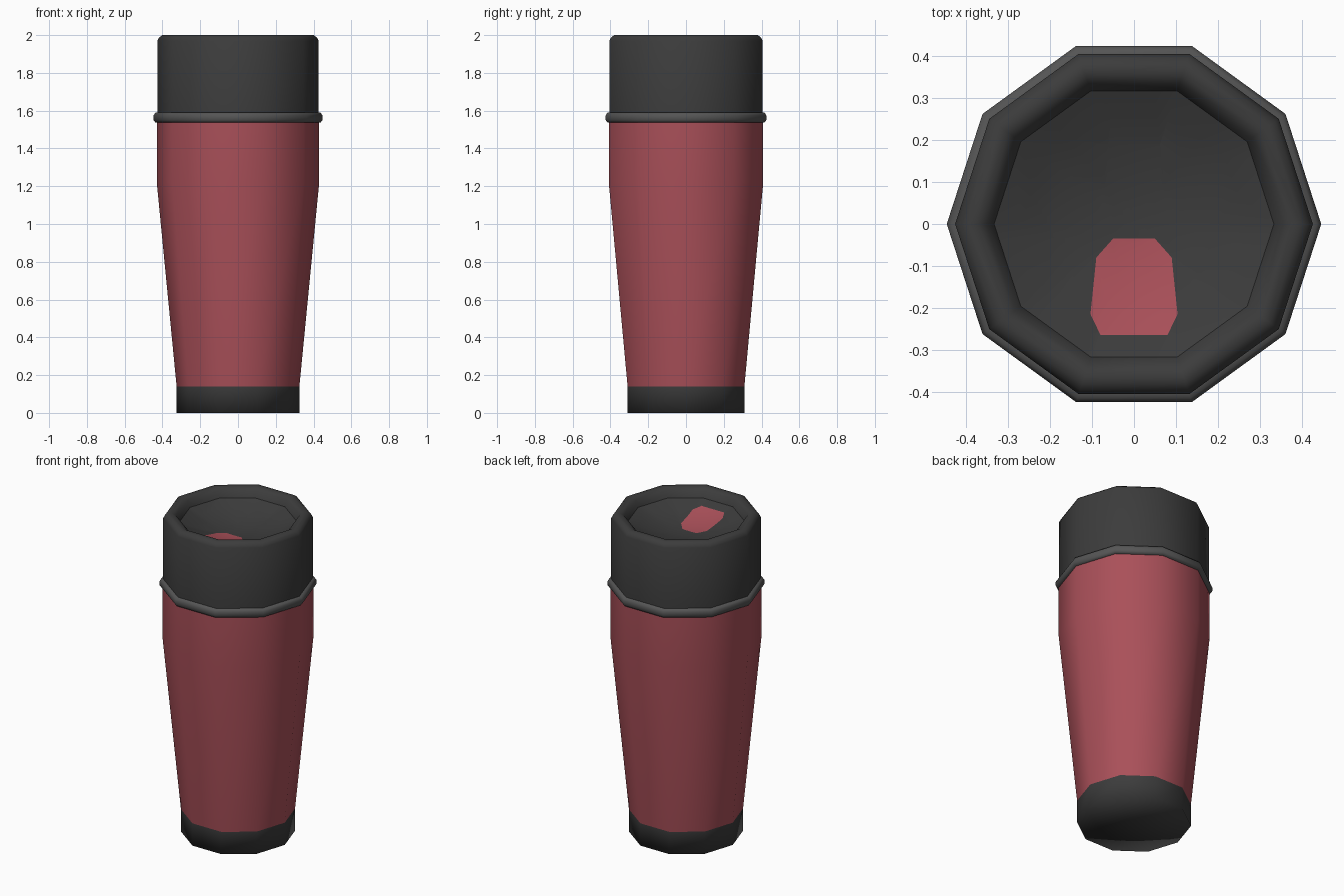
import bpy, bmesh, math
from mathutils import Vector

if "Cube" in bpy.data.objects:
    bpy.data.objects.remove(bpy.data.objects["Cube"])

SIDES = 10


def material(name, rgb):
    m = bpy.data.materials.new(name)
    m.diffuse_color = (*rgb, 1)
    m.use_nodes = True
    m.node_tree.nodes["Principled BSDF"].inputs["Base Color"].default_value = m.diffuse_color
    return m


RED = material("matte red", (0.40, 0.08, 0.10))
BLACK = material("soft black", (0.045, 0.045, 0.045))
GREY = material("dark grey", (0.09, 0.09, 0.09))


def lathe(profile, closed=False):
    """Revolve (radius, z) points into a ten-sided bmesh; radius 0 closes to a point."""
    bm = bmesh.new()
    rings = []
    for r, z in profile:
        if r == 0:
            rings.append([bm.verts.new((0, 0, z))] * SIDES)
        else:
            rings.append([bm.verts.new((r * math.cos(math.tau * i / SIDES),
                                        r * math.sin(math.tau * i / SIDES), z))
                          for i in range(SIDES)])
    pairs = list(zip(rings, rings[1:]))
    if closed:
        pairs.append((rings[-1], rings[0]))
    for a, b in pairs:
        for i in range(SIDES):
            j = (i + 1) % SIDES
            quad = [a[i], a[j], b[j], b[i]]
            bm.faces.new(list(dict.fromkeys(quad)))
    return bm


def finish(bm, name, mats, angle):
    me = bpy.data.meshes.new(name)
    bm.to_mesh(me)
    bm.free()
    ob = bpy.data.objects.new(name, me)
    bpy.context.collection.objects.link(ob)
    for m in mats:
        me.materials.append(m)
    bpy.ops.object.select_all(action='DESELECT')
    ob.select_set(True)
    bpy.context.view_layer.objects.active = ob
    bpy.ops.object.shade_smooth_by_angle(angle=math.radians(angle))
    return ob


# Base foot, closed underneath
finish(lathe([(0, 0), (0.325, 0), (0.325, 0.14)]), "base", [BLACK], 100)

# Tapered body
finish(lathe([(0.325, 0.14), (0.43, 1.22), (0.43, 1.56)]), "body", [RED], 50)

# Grip ring between body and lid
finish(lathe([(0.42, 1.537), (0.437, 1.537), (0.447, 1.55), (0.447, 1.575),
              (0.437, 1.59), (0.42, 1.59)], closed=True), "lid_ring", [GREY], 60)

# Lid wall and rounded rim
finish(lathe([(0.427, 1.56), (0.427, 1.97), (0.417, 1.988), (0.40, 2.0),
              (0.375, 2.0), (0.352, 1.985), (0.334, 1.945)]), "lid", [BLACK], 50)

# Dished lid floor, with the drinking flap cut into it
floor = lathe([(r, 1.87 + 0.075 * (r / 0.334) ** 2)
               for r in (0.334, 0.27, 0.20, 0.12, 0.05, 0)])
half = [(0.05, -0.035), (0.09, -0.08), (0.104, -0.215), (0.08, -0.265)]
outline = half + [(-x, y) for x, y in reversed(half)]      # clockwise
edges = []
for p, q in zip(outline, outline[1:] + outline[:1]):
    d = Vector((q[0] - p[0], q[1] - p[1], 0))
    edges.append((Vector((*p, 0)), Vector((-d.y, d.x, 0)).normalized()))
for co, outward in edges:
    bmesh.ops.bisect_plane(floor, geom=floor.verts[:] + floor.edges[:] + floor.faces[:],
                           plane_co=co, plane_no=outward)
for f in floor.faces:
    c = f.calc_center_median()
    c.z = 0
    if all((c - co).dot(outward) < 0 for co, outward in edges):
        f.material_index = 1
finish(floor, "lid_floor", [BLACK, RED], 50)
